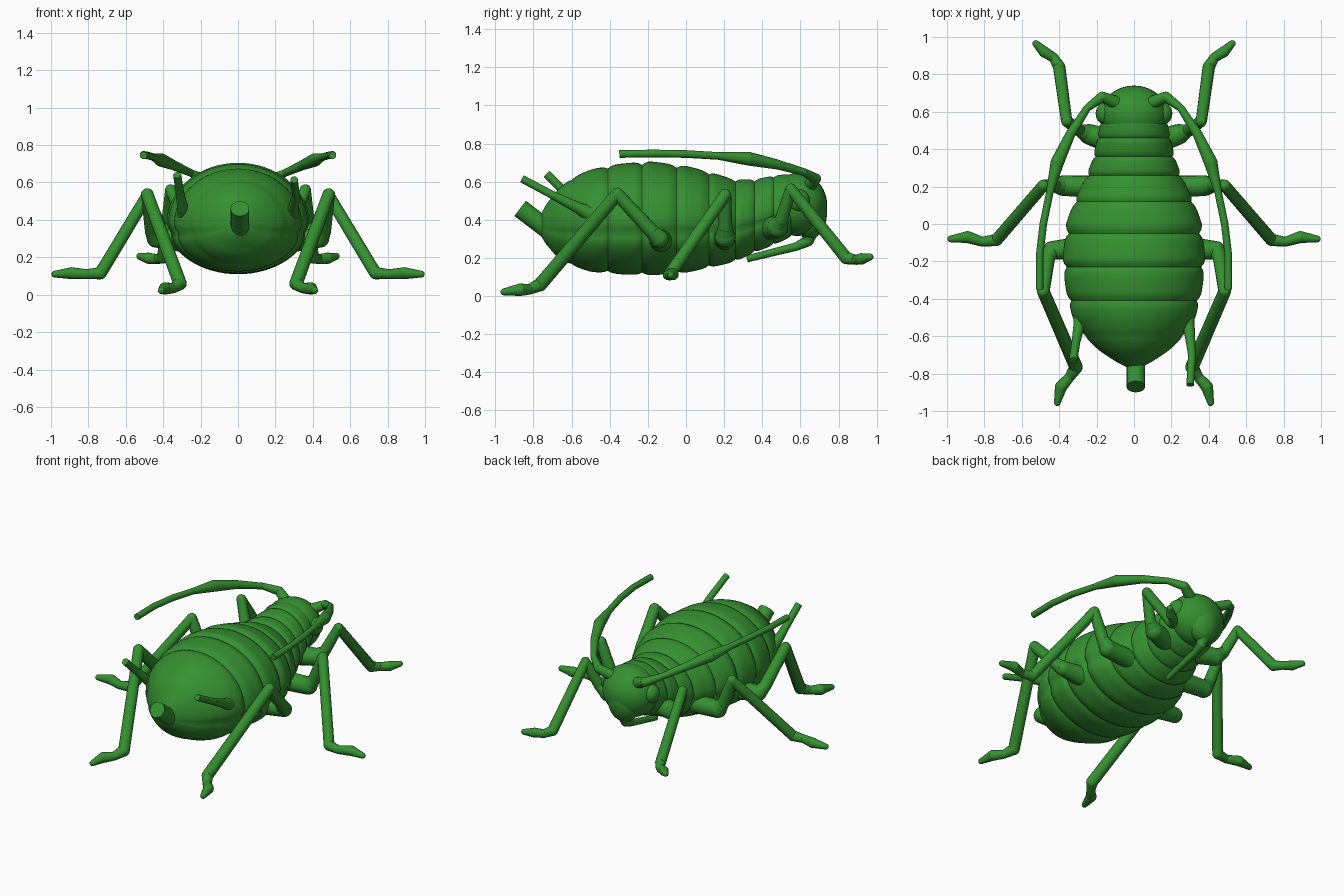
import bpy, bmesh, math
from mathutils import Vector

if "Cube" in bpy.data.objects:
    bpy.data.objects.remove(bpy.data.objects["Cube"])

green = bpy.data.materials.new("leaf green")
green.use_nodes = True
green.diffuse_color = (0.035, 0.28, 0.03, 1)
green.node_tree.nodes["Principled BSDF"].inputs["Base Color"].default_value = green.diffuse_color


def finish(bm, name):
    bmesh.ops.recalc_face_normals(bm, faces=bm.faces)
    mesh = bpy.data.meshes.new(name)
    bm.to_mesh(mesh)
    bm.free()
    mesh.materials.append(green)
    ob = bpy.data.objects.new(name, mesh)
    bpy.context.collection.objects.link(ob)
    bpy.ops.object.select_all(action='DESELECT')
    ob.select_set(True)
    bpy.context.view_layer.objects.active = ob
    bpy.ops.object.shade_smooth_by_angle(angle=math.radians(40))
    return ob


def limb(name, points, flat_end=False, side=1):
    """Chain of tapered tubes with ball joints; points are (x, y, z, radius)."""
    bm = bmesh.new()
    pts = [(Vector((x * side, y, z)), r) for x, y, z, r in points]
    for i, (p, r) in enumerate(pts):
        if i < len(pts) - 1 or not flat_end:
            ball = bmesh.ops.create_uvsphere(bm, u_segments=16, v_segments=10, radius=r)
            bmesh.ops.translate(bm, verts=ball["verts"], vec=p)
        if i:
            q, s = pts[i - 1]
            tube = bmesh.ops.create_cone(bm, cap_ends=True, segments=16, radius1=s,
                                         radius2=r, depth=(p - q).length)["verts"]
            turn = (p - q).to_track_quat('Z', 'Y').to_matrix()
            bmesh.ops.rotate(bm, verts=tube, matrix=turn)
            bmesh.ops.translate(bm, verts=tube, vec=(p + q) / 2)
    return finish(bm, name)


def blob(name, centre, size):
    bm = bmesh.new()
    bmesh.ops.create_uvsphere(bm, u_segments=32, v_segments=20, radius=1)
    bmesh.ops.scale(bm, verts=bm.verts, vec=size)
    bmesh.ops.translate(bm, verts=bm.verts, vec=centre)
    return finish(bm, name)


# Segmented body: outline stations (y, half width, top, bottom) and groove positions
outline = [(-.77, .03, .41, .33), (-.74, .09, .47, .28), (-.68, .18, .55, .21),
           (-.6, .27, .62, .16), (-.5, .325, .66, .13), (-.4, .355, .685, .12),
           (-.2, .38, .705, .11), (0, .36, .68, .125), (.12, .32, .65, .15),
           (.25, .255, .61, .18), (.36, .215, .61, .23), (.46, .195, .63, .27),
           (.55, .175, .64, .31)]
grooves = [-.77, -.6, -.41, -.23, -.05, .12, .26, .36, .46, .55]


def station(y):
    for a, b in zip(outline, outline[1:]):
        if y <= b[0] + 1e-6:
            t = (y - a[0]) / (b[0] - a[0])
            return [u + (v - u) * t for u, v in zip(a[1:], b[1:])]


bm = bmesh.new()
rings, STEPS, SIDES = [], 10, 64
for seg, (y0, y1) in enumerate(zip(grooves, grooves[1:])):
    for k in range(STEPS + 1):
        if seg and k == 0:
            continue
        t = k / STEPS
        y = y0 + (y1 - y0) * t
        w, top, bottom = station(y)
        swell = 1.01 - 0.055 * abs(2 * t - 1) ** 4
        mid = bottom + (top - bottom) * 0.46
        ring = []
        for j in range(SIDES):
            a = 2 * math.pi * j / SIDES
            c, s = math.cos(a), math.sin(a)
            # shallow fold along each flank
            fold = 1 - 0.045 * math.exp(-((s + 0.2) / 0.1) ** 2)
            h = (top - mid) if s > 0 else (mid - bottom)
            ring.append(bm.verts.new((w * c * swell * fold, y, mid + h * s * swell * fold)))
        rings.append(ring)
for r0, r1 in zip(rings, rings[1:]):
    for j in range(SIDES):
        n = (j + 1) % SIDES
        bm.faces.new((r0[j], r0[n], r1[n], r1[j]))
bm.faces.new(rings[0])
bm.faces.new(rings[-1])
finish(bm, "segmented_body")

# Head and mouthparts
blob("head", (0, .585, .48), (.18, .155, .165))
blob("face", (0, .65, .44), (.11, .09, .14))
limb("rostrum", [(0, .66, .38, .06), (0, .64, .29, .03), (0, .58, .26, .022), (0, .32, .195, .018)],
     flat_end=True)

# Tail tube
limb("tail", [(.01, -.66, .30, .05), (.01, -.87, .46, .05)], flat_end=True)

for side, word in ((1, "left"), (-1, "right")):
    blob(word + "_eye", (.15 * side, .59, .5), (.055, .06, .06))
    limb(word + "_antenna", [(.10, .65, .58, .035), (.17, .68, .615, .028), (.25, .62, .65, .02),
                             (.34, .48, .69, .026), (.41, .33, .72, .036), (.45, .17, .735, .02),
                             (.485, 0, .745, .02), (.505, -.17, .748, .02),
                             (.505, -.35, .745, .02)], True, side)
    # Legs: hip, knee, ankle, then a lobed foot
    limb(word + "_front_leg", [(.12, .44, .36, .065), (.24, .48, .36, .055), (.29, .5, .4, .035),
                               (.36, .55, .56, .03), (.4, .84, .2, .033),
                               (.43, .89, .19, .026), (.48, .92, .195, .03),
                               (.525, .965, .205, .018)], False, side)
    limb(word + "_middle_leg", [(.18, .2, .3, .06), (.38, .205, .31, .055), (.42, .205, .36, .038),
                                (.485, .205, .53, .032), (.735, -.085, .115, .033),
                                (.81, -.095, .11, .026), (.89, -.07, .115, .032),
                                (.98, -.08, .11, .018)], False, side)
    limb(word + "_hind_leg", [(.28, -.13, .29, .065), (.44, -.14, .3, .048), (.46, -.18, .34, .038),
                              (.485, -.36, .535, .034), (.31, -.765, .06, .036),
                              (.345, -.82, .035, .027), (.39, -.87, .033, .033),
                              (.41, -.955, .022, .018)], False, side)

# Back tubes, each at its own angle
limb("left_back_tube", [(.28, -.5, .43, .045), (.295, -.56, .46, .03), (.31, -.7, .53, .021),
                        (.3, -.86, .615, .02)], True)
limb("right_back_tube", [(-.28, -.5, .43, .045), (-.295, -.55, .46, .03), (-.31, -.63, .54, .023),
                         (-.325, -.73, .64, .022)], True)
